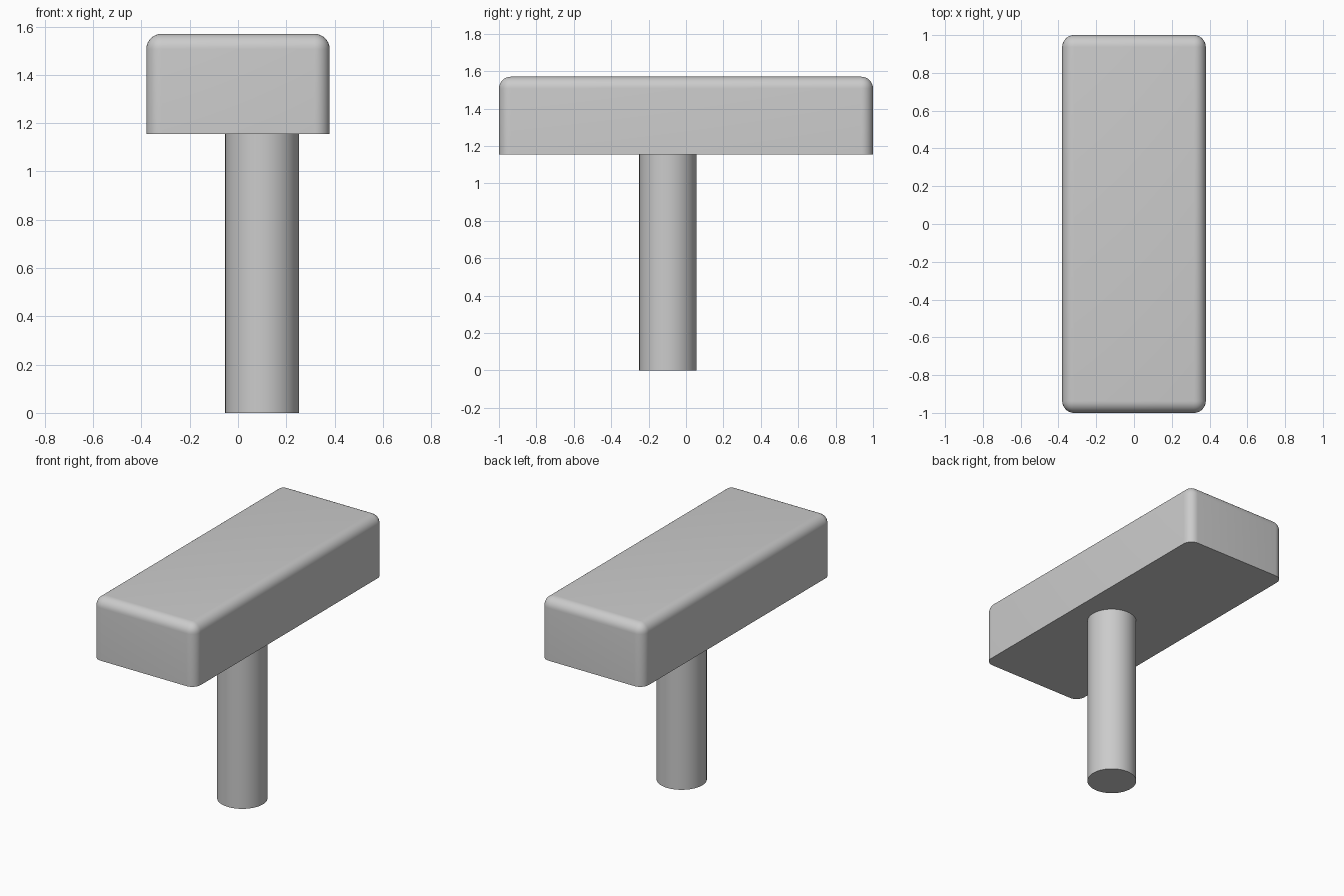
import bpy, bmesh, math
from mathutils import Matrix, Vector

cube = bpy.data.objects.get("Cube")
if cube:
    bpy.data.objects.remove(cube, do_unlink=True)

HEAD_BOTTOM, HEAD_TOP = 1.155, 1.57
HALF_X, HALF_Y = 0.38, 1.0
FILLET = 0.063
STEM_RADIUS = 0.153

grey = bpy.data.materials.new("plain_grey")
grey.use_nodes = True
colour = (0.6, 0.6, 0.6, 1)
grey.diffuse_color = colour
grey.node_tree.nodes["Principled BSDF"].inputs["Base Color"].default_value = colour


def finish(name, bm):
    mesh = bpy.data.meshes.new(name)
    bm.to_mesh(mesh)
    bm.free()
    mesh.materials.append(grey)
    obj = bpy.data.objects.new(name, mesh)
    bpy.context.collection.objects.link(obj)
    bpy.ops.object.select_all(action='DESELECT')
    obj.select_set(True)
    bpy.context.view_layer.objects.active = obj
    bpy.ops.object.shade_smooth_by_angle(angle=math.radians(30))


# Head: block with every edge rounded except those of the flat underside
bm = bmesh.new()
size = Vector((2 * HALF_X, 2 * HALF_Y, HEAD_TOP - HEAD_BOTTOM))
middle = Vector((0, 0, (HEAD_TOP + HEAD_BOTTOM) / 2))
bmesh.ops.create_cube(bm, size=1, matrix=Matrix.LocRotScale(middle, None, size))
rounded = [e for e in bm.edges if max(v.co.z for v in e.verts) > middle.z]
bmesh.ops.bevel(bm, geom=rounded, offset=FILLET, segments=8, profile=0.5, affect='EDGES')
finish("head", bm)

# Stem: off-centre round post under the head
bm = bmesh.new()
bmesh.ops.create_cone(bm, cap_ends=True, segments=64, radius1=STEM_RADIUS, radius2=STEM_RADIUS,
                      depth=HEAD_BOTTOM,
                      matrix=Matrix.Translation((0.1, -0.097, HEAD_BOTTOM / 2)))
finish("stem", bm)
